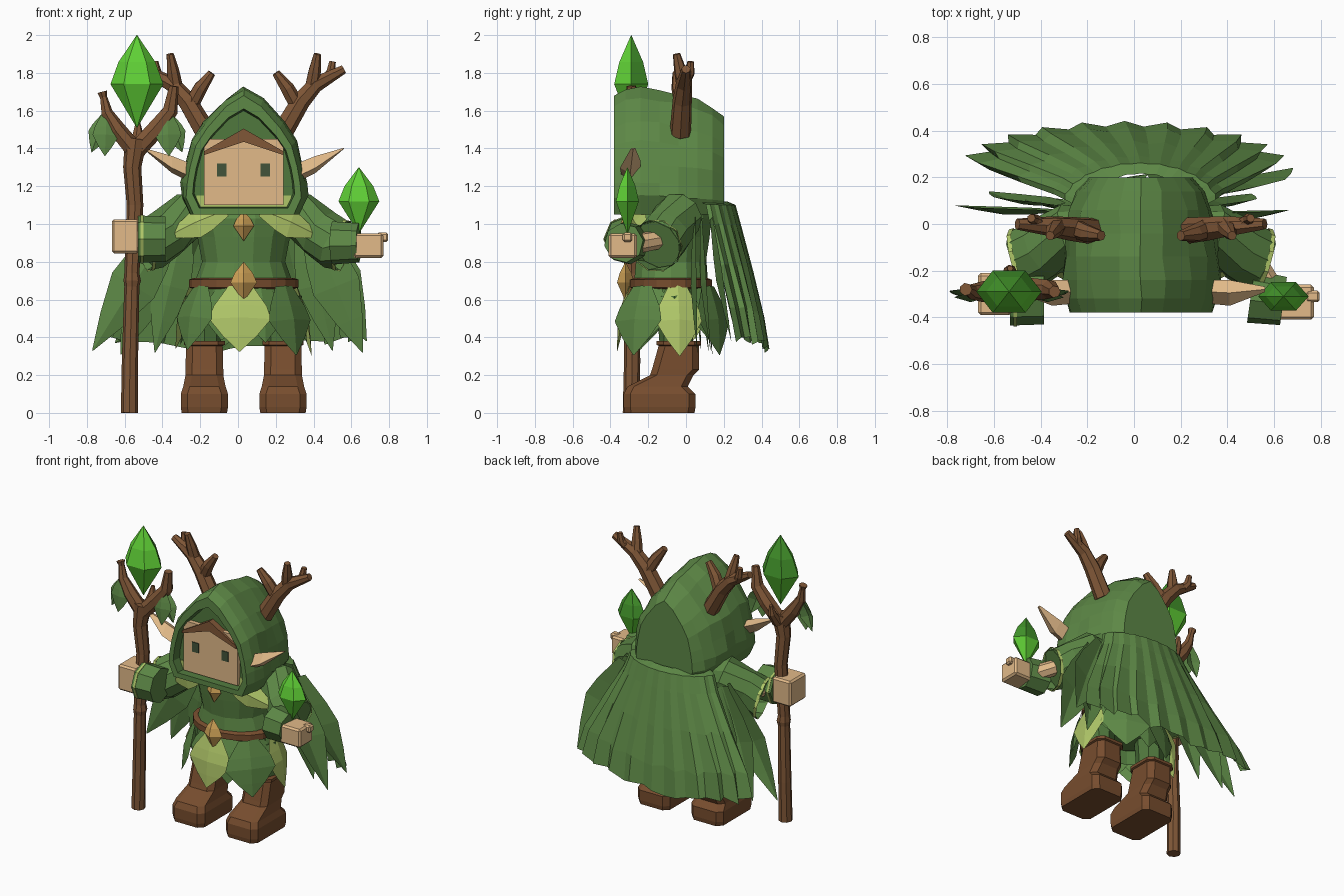
import bpy, bmesh, math, random
from mathutils import Vector as V

random.seed(4)
if "Cube" in bpy.data.objects:
    bpy.data.objects.remove(bpy.data.objects["Cube"])

CX = 0.03  # body centre line


def material(name, hexcode):
    rgb = [int(hexcode[i:i + 2], 16) / 255 for i in (0, 2, 4)]
    col = [((c + 0.055) / 1.055) ** 2.4 for c in rgb] + [1]
    m = bpy.data.materials.new(name)
    m.use_nodes = True
    m.diffuse_color = col
    m.node_tree.nodes["Principled BSDF"].inputs["Base Color"].default_value = col
    return m


GREEN = material("cloth green", "5D8846")
DARK = material("shadow green", "50783D")
LIGHT = material("pale leaf", "AFC668")
SKIN = material("skin", "E2BA89")
WOOD = material("wood", "805737")
BOOT = material("leather", "774D2E")
CRYSTAL = material("crystal green", "60D036")
DEEP = material("deep crystal green", "42932A")
GOLD = material("gold", "D0A357")
EYE = material("eye green", "42543A")


def build(name, verts, faces, *mats):
    me = bpy.data.meshes.new(name)
    bm = bmesh.new()
    vs = [bm.verts.new(v) for v in verts]
    for f in faces:
        bm.faces.new([vs[i] for i in f])
    bmesh.ops.recalc_face_normals(bm, faces=bm.faces)
    bm.to_mesh(me)
    bm.free()
    for m in mats:
        me.materials.append(m)
    ob = bpy.data.objects.new(name, me)
    bpy.context.collection.objects.link(ob)
    return ob


def loft(name, rings, *mats, cap=True, closed=True):
    n = len(rings[0])
    faces = []
    for r in range(len(rings) - 1):
        for i in range(n if closed else n - 1):
            j = (i + 1) % n
            faces.append((r * n + i, r * n + j, r * n + n + j, r * n + n + i))
    if cap:
        faces.append(range(n))
        faces.append(range((len(rings) - 1) * n, len(rings) * n))
    return build(name, [p for r in rings for p in r], faces, *mats)


def ellipse(x, y, z, rx, ry, n):
    return [V((x + rx * math.cos(a), y + ry * math.sin(a), z))
            for a in (2 * math.pi * i / n for i in range(n))]


def tube(name, path, radii, mat, n=7, cap=True):
    path = [V(p) for p in path]
    rings = []
    for i, p in enumerate(path):
        d = path[min(i + 1, len(path) - 1)] - path[max(i - 1, 0)]
        q = V((0, 0, 1)).rotation_difference(d)
        rings.append([p + q @ v for v in ellipse(0, 0, 0, radii[i], radii[i], n)])
    return loft(name, rings, mat, cap=cap)


def box(name, c, size, mat, bevel=0.0):
    x, y, z = (s / 2 for s in size)
    rings = [[V(c) + V((a * x, b * y, h)) for a, b in ((-1, -1), (1, -1), (1, 1), (-1, 1))]
             for h in (-z, z)]
    ob = loft(name, rings, mat)
    if bevel:
        mod = ob.modifiers.new("bevel", 'BEVEL')
        mod.width, mod.segments = bevel, 1
    return ob


def gem(name, c, rx, ry, down, up, *mats, n=6):
    x, y, z = c
    ob = loft(name, [ellipse(x, y, z + h, rx * k, ry * k, n) for h, k in
                     ((-down, .01), (0, 1), (up * .45, .7), (up, .01))], *mats)
    for poly in ob.data.polygons:  # deeper tone on the upper back facets
        poly.material_index = int(len(mats) > 1 and poly.normal.y > .05 and poly.normal.z > 0)


def leaf(name, base, tip, normal, width, mat, ridge=0.03):
    b, t, nrm = V(base), V(tip), V(normal).normalized()
    side = (t - b).cross(nrm).normalized()
    rings = []
    for f, w in ((0, .4), (.3, .85), (.5, 1), (.76, .55), (1, .02)):
        p = b.lerp(t, f)
        rings.append([p - side * width * w, p + nrm * ridge * w, p + side * width * w])
    return loft(name, rings, mat, cap=False, closed=False)


def mirror(p):
    return (2 * CX - p[0], p[1], p[2])


# hood: pointed arch sections from the flat back panel to the recessed opening
ARCH = ((0, 1), (.3, .91), (.63, .73), (.83, .58), (.93, .4), (.98, .26), (1, .14), (.87, 0))


def arch(y, w, top, base, wobble=0.0):
    pts = list(ARCH) + [(-a, b) for a, b in reversed(ARCH[1:])]
    return [V((CX + a * w + random.uniform(-wobble, wobble), y,
               base + b * (top - base) + random.uniform(-wobble, wobble) * (b > 0))) for a, b in pts]


sections = [(.2, .22, 1.57, 0), (.14, .27, 1.62, .009), (.06, .305, 1.66, .009), (-.04, .325, 1.69, .01),
            (-.14, .335, 1.71, .01), (-.24, .335, 1.725, .009), (-.32, .325, 1.715, .005), (-.38, .305, 1.68, 0)]
rings = [arch(y, w, t, 1.05, k) for y, w, t, k in sections]
rings += [arch(-.38, .27, 1.61, 1.085), arch(-.32, .262, 1.60, 1.09)]
hood = loft("hood", rings, GREEN, DARK)
for poly in hood.data.polygons:
    v = [hood.data.vertices[i].co for i in poly.vertices]
    poly.material_index = int(max(p.y for p in v) < -.31 and poly.index >= 15 * 8)

# face, eyes, fringe, collar trim, ears
box("face", (CX, -.2, 1.275), (.42, .3, .35), SKIN)
box("collar_trim", (CX, -.322, 1.12), (.5, .006, .06), LIGHT)
for s in (-1, 1):
    box("eye", (CX + s * .115, -.352, 1.285), (.05, .008, .068), EYE)
fringe = [(-.21, 1.385), (0, 1.505), (.21, 1.385), (.21, 1.365), (.12, 1.395), (0, 1.435), (-.12, 1.395), (-.21, 1.365)]
loft("fringe", [[V((CX + x, y, z)) for x, z in fringe] for y in (-.365, -.3)], WOOD)
for f in (V, mirror):
    loft("ear", [[V(f((x, y + dy * sy, z + dz * sz))) for dy, dz in ((-1, -.4), (0, 1), (1, .4), (0, -1))]
                 for x, y, z, sy, sz in ((.31, -.29, 1.27, .05, .05), (.41, -.295, 1.315, .055, .045),
                                         (.56, -.28, 1.4, .012, .003))], SKIN)

# antlers
for f in (V, mirror):
    for path, rad in (
            ([(.23, -.03, 1.48), (.33, -.02, 1.65), (.41, -.01, 1.74), (.56, 0, 1.82)], (.058, .052, .044, .024)),
            ([(.31, -.02, 1.63), (.26, -.04, 1.72), (.2, -.05, 1.8)], (.042, .038, .022)),
            ([(.39, -.01, 1.72), (.405, -.03, 1.81), (.42, -.05, 1.9)], (.04, .034, .02)),
            ([(.47, 0, 1.77), (.49, .02, 1.8), (.5, .025, 1.86)], (.032, .026, .018))):
        tube("antler", [f(p) for p in path], rad, WOOD)

# torso, belt, skirt lining
loft("torso", [ellipse(CX, -.08, z, rx, ry, 14) for z, rx, ry in
               ((.56, .25, .18), (.69, .26, .2), (.8, .22, .19), (.93, .245, .21), (1.03, .28, .22), (1.1, .24, .19))],
     GREEN)
loft("belt", [ellipse(CX, -.08, z, r, r - .07, 18) for z, r in
              ((.655, .265), (.665, .29), (.705, .29), (.715, .265))], BOOT)
loft("skirt", [ellipse(CX, -.08, z, r, r - .07, 14) for z, r in
               ((.67, .25), (.56, .265), (.47, .27))], DARK, cap=False)
gem("belt_gem", (CX, -.32, .69), .07, .045, .1, .11, GOLD, n=4)
gem("collar_gem", (CX, -.31, .99), .055, .04, .08, .08, GOLD, n=4)

# skirt leaves in two layers, three of them pale
for layer, count, drop in ((0, 9, .31), (1, 7, .36)):
    for i in range(count):
        a = 2 * math.pi * (i + .5 * (1 - layer)) / count - .06 * layer
        out = V((math.sin(a), -math.cos(a), 0))
        pale = layer and i in (0, 2, 5)
        push = .025 * layer + .01 * (i % 2)
        base = V((CX + out.x * .25, -.08 + out.y * .19, .67)) + out * push
        tip = V((CX + out.x * .34, -.08 + out.y * .26, .67 - drop + random.uniform(-.02, .03))) + out * push
        leaf("skirt_leaf", base, tip, out + V((0, 0, .3)), .125 if pale and i else .13 + .035 * layer,
             LIGHT if pale else GREEN)

# pale leaves over the shoulders
for f in (V, mirror):
    leaf("shoulder_leaf", f((.12, -.29, 1.07)), f((.44, -.2, .93)), (0, -1, .4), .08, LIGHT)

# pleated cape, joined to the hood by its first row
COLS = 22
rows = []
for t, xr, y0, yr, z in ((0, .25, .04, .175, 1.12), (.05, .33, .08, .18, 1.1), (.15, .37, .1, .19, .99),
                         (.45, .5, .15, .2, .75), (.8, .63, .205, .2, .5), (1, .67, .24, .19, .33)):
    row = []
    for i in range(COLS + 1):
        a = math.radians(-82 + 164 * i / COLS)
        k = 1 + (.05 * t + .01) * (1 if i % 2 else -1)
        low = t * (.07 * abs(math.sin(a)) + random.uniform(-.025, .02))
        row.append(V((CX - .07 * t + xr * k * math.sin(a), y0 + yr * k * math.cos(a), z + low)))
    rows.append(row)
loft("cape", rows, GREEN, cap=False, closed=False)

# long leaf panels at the sides of the cape
for bx, tip, w in ((-.34, (-.77, .08, .33), .13), (-.34, (-.62, .14, .31), .13), (-.28, (-.44, .12, .32), .11),
                   (.38, (.66, .06, .32), .13), (.38, (.68, .24, .38), .13), (.34, (.5, .13, .33), .11)):
    leaf("cape_leaf", (bx, tip[1] * .5 + .02, 1.02), tip, (0, -1, 0), w, GREEN)

# sleeves with pale hems, forearms
sleeve = [(.2, -.02, 1.04), (.33, -.04, 1.04), (.44, -.1, .95), (.52, -.15, .892), (.555, -.16, .885)]
for f in (V, mirror):
    tube("sleeve", [f(p) for p in sleeve], (.09, .13, .135, .138, .138), GREEN, 10, cap=False)
    tube("sleeve_hem", [f(p) for p in ((.54, -.156, .888), (.558, -.161, .884))], (.143, .143), LIGHT, 10, cap=False)
    tube("sleeve_lining", [f(p) for p in ((.43, -.1, .94), (.53, -.152, .89))], (.1, .134), GREEN, 10)
tube("left_forearm", [(.5, -.13, .92), (.6, -.3, .89)], (.05, .055), SKIN, 8)
tube("right_forearm", [(-.42, -.12, .92), (-.46, -.31, .92)], (.05, .055), SKIN, 8)
tube("left_cuff", [(.5, -.31, .9), (.64, -.33, .9)], (.115, .105), GREEN, 8)
tube("right_cuff", [(-.385, -.31, .92), (-.53, -.31, .92)], (.12, .125), GREEN, 8)
tube("right_cuff_hem", [(-.5, -.31, .92), (-.515, -.31, .92)], (.128, .128), LIGHT, 8)
box("left_hand", (.69, -.335, .885), (.16, .15, .13), SKIN, .012)
box("left_thumb", (.765, -.31, .93), (.06, .05, .05), SKIN, .01)
box("right_hand", (-.595, -.3, .935), (.145, .18, .18), SKIN, .012)
gem("hand_crystal", (.64, -.31, 1.12), .108, .07, .17, .18, CRYSTAL, DEEP)

# staff with forked head, leaves and crystal
tube("staff", [(-.575, -.29, 0), (-.572, -.285, .28), (-.562, -.29, .67), (-.56, -.29, .7), (-.562, -.29, .74),
               (-.545, -.28, 1.1), (-.56, -.29, 1.3), (-.54, -.285, 1.45)],
     (.045, .043, .04, .046, .04, .044, .048, .06), WOOD, 8)
tube("staff_fork", [(-.55, -.285, 1.39), (-.64, -.29, 1.5), (-.695, -.29, 1.59), (-.712, -.28, 1.67), (-.72, -.28, 1.7)],
     (.05, .046, .032, .02, .028), WOOD)
tube("staff_fork", [(-.54, -.285, 1.39), (-.43, -.28, 1.51), (-.36, -.28, 1.6), (-.34, -.29, 1.73)],
     (.05, .05, .042, .026), WOOD)
tube("staff_prong", [(-.54, -.25, 1.4), (-.53, -.2, 1.48), (-.53, -.19, 1.54)], (.035, .028, .012), WOOD)
gem("staff_crystal", (-.535, -.29, 1.74), .14, .104, .23, .26, CRYSTAL, DEEP)
for s in (-1, 1):
    x = -.535
    leaf("staff_leaf", (x + s * .16, -.3, 1.58), (x + s * .17, -.33, 1.36), (0, -1, .2), .07, GREEN, .02)
    leaf("staff_leaf", (x + s * .17, -.28, 1.57), (x + s * .24, -.3, 1.38), (0, -1, .2), .055, GREEN, .02)

# trousers and boots
for x in (-.178, .238):
    tube("trouser_leg", [(x, -.05, .3), (x, -.06, .62)], (.085, .1), DARK, 8)
    rings = []
    for z, w, y0, y1 in ((0, .12, -.325, .045), (.03, .125, -.33, .05), (.1, .125, -.33, .05), (.14, .112, -.31, .01),
                         (.2, .1, -.19, .04), (.23, .1, -.18, .07), (.355, .097, -.145, .07),
                         (.36, .108, -.155, .08), (.38, .108, -.155, .08)):
        c = .035
        rings.append([V((x + a * (w - c * i), y, z)) for a, i, y in
                      ((-1, 0, y1 - c), (-1, 1, y1), (1, 1, y1), (1, 0, y1 - c),
                       (1, 0, y0 + c), (1, 1, y0), (-1, 1, y0), (-1, 0, y0 + c))])
    loft("boot", rings, BOOT)
